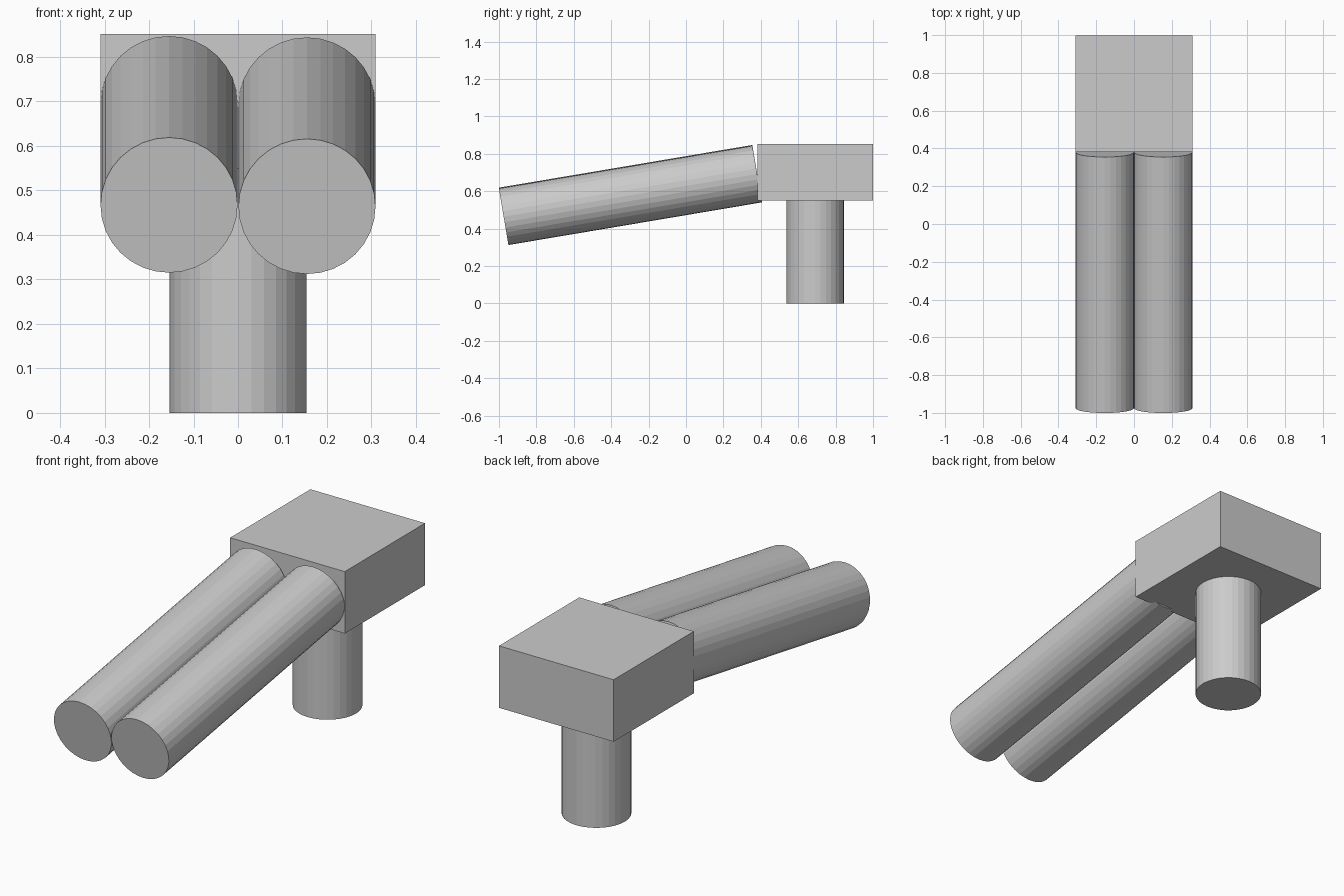
import bpy
from mathutils import Vector

if "Cube" in bpy.data.objects:
    bpy.data.objects.remove(bpy.data.objects["Cube"])


def cylinder(name, start, end, radius):
    a, b = Vector(start), Vector(end)
    axis = b - a
    bpy.ops.mesh.primitive_cylinder_add(vertices=32, radius=radius, depth=axis.length,
                                        location=(a + b) / 2)
    ob = bpy.context.object
    ob.name = name
    # Tilt only about x so the sides stay aligned with the model
    ob.rotation_euler = Vector((0, 0, 1)).rotation_difference(axis.normalized()).to_euler()
    return ob


# Rear block
bpy.ops.mesh.primitive_cube_add(size=1, location=(0, 0.69, 0.70))
block = bpy.context.object
block.name = "rear_block"
block.scale = (0.618, 0.618, 0.302)

# Upright post under the block
cylinder("support_post", (0, 0.69, 0), (0, 0.69, 0.55), 0.154)

# Twin tilted barrels, the right one a hair lower
for name, x, drop in (("left_barrel", -0.155, 0), ("right_barrel", 0.155, 0.003)):
    cylinder(name, (x, -0.975, 0.467 - drop), (x, 0.38, 0.695 - drop), 0.154)
